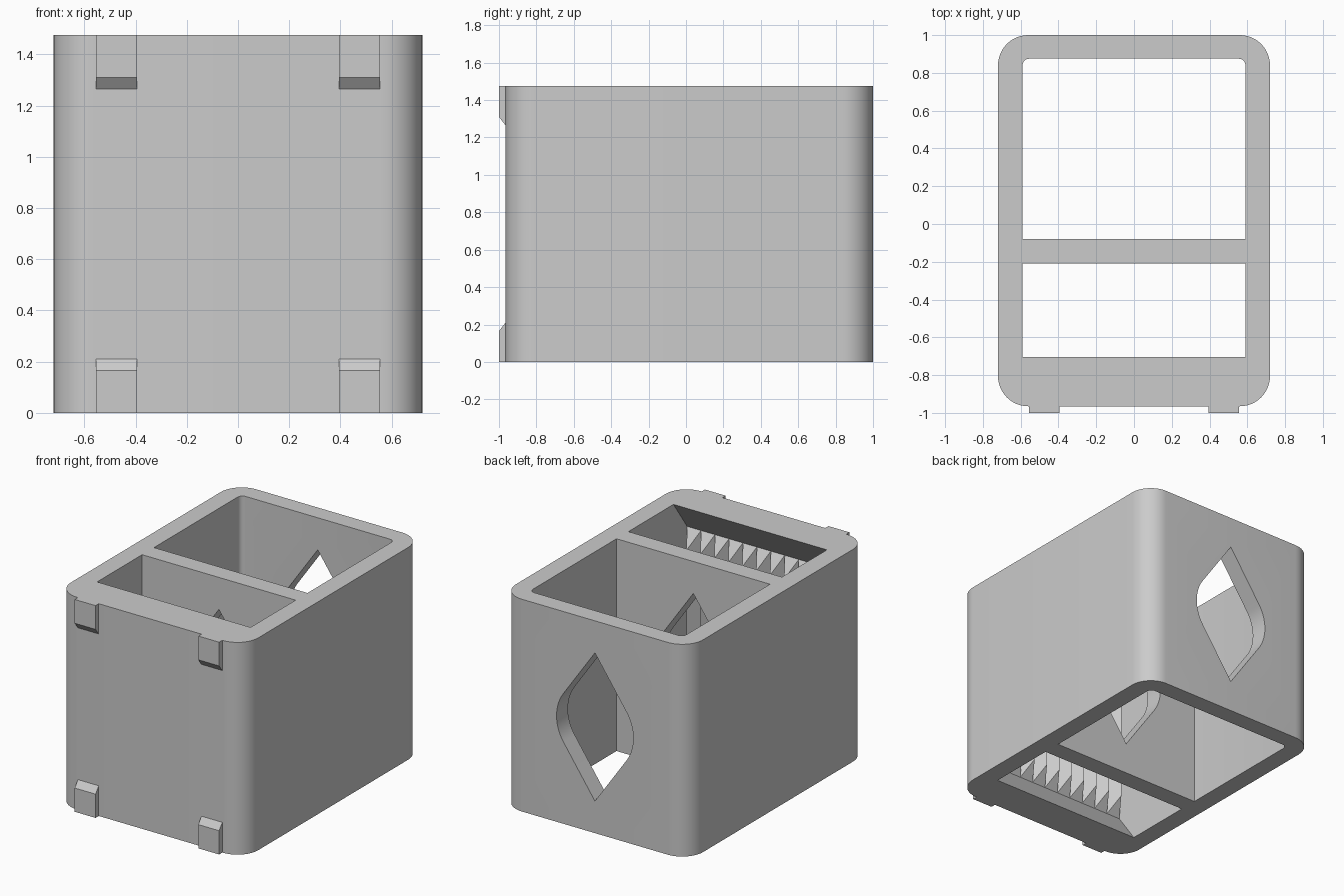
import bpy, bmesh
from math import sin, cos, pi, asin
from mathutils import Vector

if "Cube" in bpy.data.objects:
    bpy.data.objects.remove(bpy.data.objects["Cube"])

H = 1.475                      # overall height
CAV = 0.59                     # half width of both chambers
WALL = -0.855                  # inner face of the front wall

grey = bpy.data.materials.new("plain_grey")
grey.use_nodes = True
grey.diffuse_color = (0.6, 0.6, 0.6, 1)
grey.node_tree.nodes["Principled BSDF"].inputs["Base Color"].default_value = (0.6, 0.6, 0.6, 1)


def finish(name, bm):
    bmesh.ops.recalc_face_normals(bm, faces=bm.faces)
    mesh = bpy.data.meshes.new(name)
    bm.to_mesh(mesh)
    bm.free()
    mesh.materials.append(grey)
    ob = bpy.data.objects.new(name, mesh)
    bpy.context.collection.objects.link(ob)
    return ob


def prism(name, pts, axis, lo, hi):
    """Extrude a closed 2D profile along an axis; the profile uses the other two axes in order."""
    bm = bmesh.new()

    def vert(p):
        co = list(p)
        co.insert("xyz".index(axis), lo)
        return bm.verts.new(co)
    face = bm.faces.new([vert(p) for p in pts])
    step = Vector()
    step["xyz".index(axis)] = hi - lo
    ext = bmesh.ops.extrude_face_region(bm, geom=[face])
    bmesh.ops.translate(bm, vec=step, verts=[v for v in ext["geom"] if isinstance(v, bmesh.types.BMVert)])
    return finish(name, bm)


def rounded_rect(x, y0, y1, r_front, r_back, n=12):
    pts = []
    corners = [(x, y1, r_back), (-x, y1, r_back), (-x, y0, r_front), (x, y0, r_front)]
    for k, (cx, cy, r) in enumerate(corners):
        if r == 0:
            pts.append((cx, cy))
            continue
        ox = cx - r if cx > 0 else cx + r
        oy = cy - r if cy == y1 else cy + r
        for i in range(n + 1):
            a = pi / 2 * (k + i / n)
            pts.append((ox + r * cos(a), oy + r * sin(a)))
    return pts


def teardrop(r, h, zc, n=20):
    """Circle with a pointed tip above and below, joined by tangents."""
    t = asin(r / h)
    side = [(r * cos(a), zc + r * sin(a))
            for a in [-(pi / 2 - t) + (pi - 2 * t) * i / n for i in range(n + 1)]]
    a_end = asin(r / h)
    side = [(r * cos(-a_end + 2 * a_end * i / n), zc + r * sin(-a_end + 2 * a_end * i / n))
            for i in range(n + 1)]
    return [(0, zc - h)] + side + [(0, zc + h)] + [(-x, z) for x, z in reversed(side)]


# Rounded block
body = prism("holder_body", rounded_rect(0.72, -0.965, 1.0, 0.16, 0.16), "z", 0, H)

# Openings: rear chamber, front chamber with undercut front wall, pointed window
cutters = [
    prism("rear_chamber", rounded_rect(CAV, -0.08, 0.875, 0, 0.035, 5), "z", -0.1, H + 0.1),
    prism("front_chamber",
          [(-0.21, -0.1), (-0.21, H + 0.1), (-0.705, H + 0.1), (-0.705, H), (WALL, H - 0.21),
           (WALL, 0.21), (-0.705, 0), (-0.705, -0.1)], "x", -CAV, CAV),
    prism("window", teardrop(0.295, 0.515, H / 2), "y", -0.4, 1.2),
]
bpy.context.view_layer.objects.active = body
for c in cutters:
    c.hide_render = True
    mod = body.modifiers.new(c.name, "BOOLEAN")
    mod.operation, mod.solver, mod.object = "DIFFERENCE", "EXACT", c
    bpy.ops.object.modifier_apply(modifier=mod.name)
    bpy.data.objects.remove(c)

# Smooth corners, sharp edges
bpy.ops.object.select_all(action="DESELECT")
body.select_set(True)
bpy.ops.object.shade_smooth_by_angle(angle=pi / 6)

# Row of upright grip ridges with sloped ends inside the front wall
RIDGES = 11
pitch = 2 * CAV / RIDGES
bm = bmesh.new()
for i in range(RIDGES):
    x = -CAV + pitch * (i + 0.5)
    rings = []
    for z, slope in ((0.21, 0.12), (H - 0.21, -0.12)):
        rings.append([bm.verts.new(p) for p in ((x - pitch / 2, WALL, z),
                                                (x, WALL + 0.085, z + slope),
                                                (x + pitch / 2, WALL, z))])
    low, top = rings
    bm.faces.new(low)
    bm.faces.new(top)
    for k in range(3):
        j = (k + 1) % 3
        bm.faces.new((low[k], low[j], top[j], top[k]))
finish("grip_ridges", bm)

# Four bevelled clips on the front
for side, x in (("left", 0.475), ("right", -0.475)):
    for level, base, d in (("lower", 0, 1), ("upper", H, -1)):
        pts = [(-0.95, base), (-1.0, base), (-1.0, base + d * 0.165),
               (-0.965, base + d * 0.21), (-0.95, base + d * 0.21)]
        prism(f"{level}_{side}_clip", pts, "x", x - 0.08, x + 0.08)
